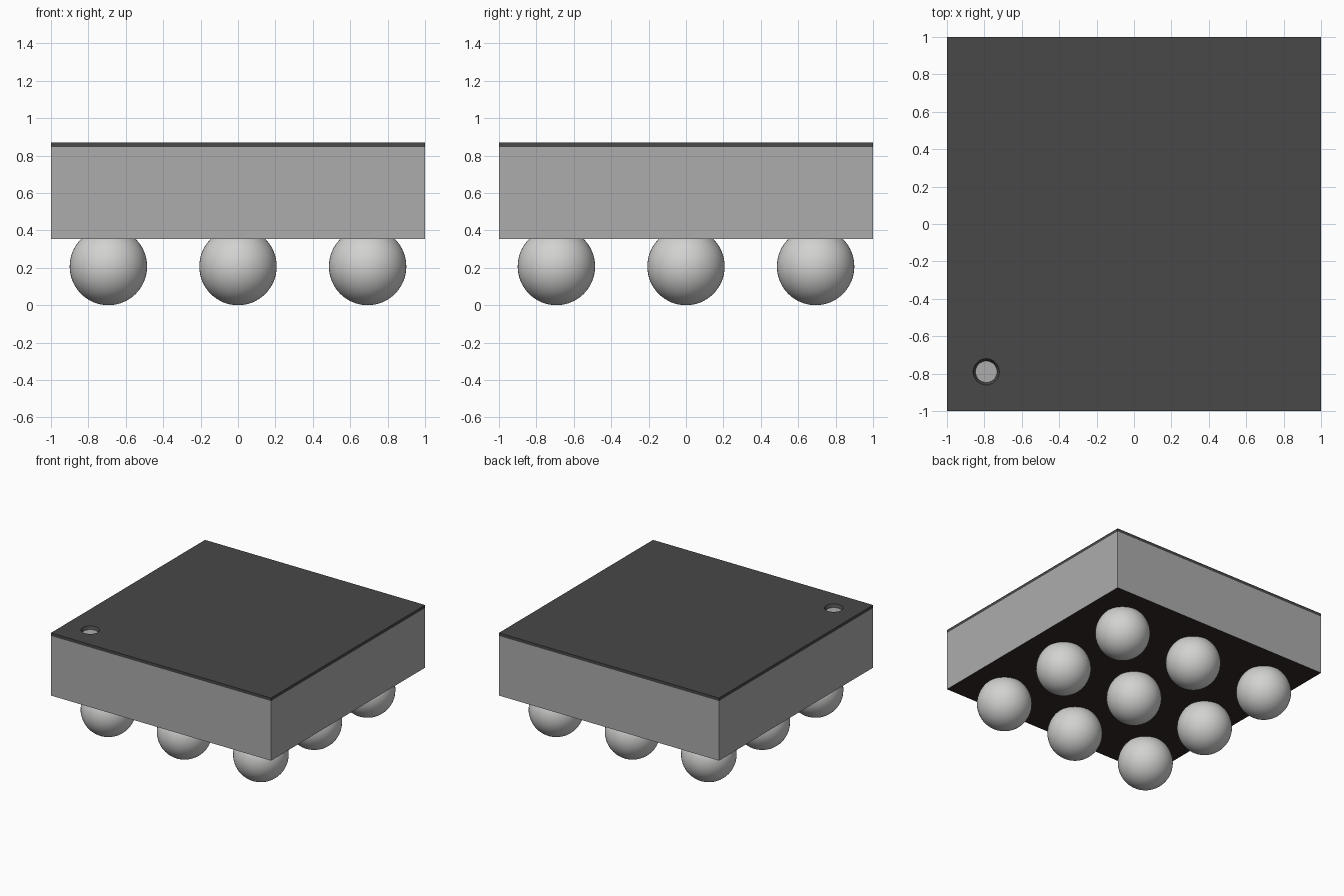
import bpy
import bmesh
from mathutils import Matrix, Vector

default = bpy.data.objects.get("Cube")
if default:
    bpy.data.objects.remove(default, do_unlink=True)

# Main dimensions
BODY_BOTTOM, BODY_TOP, CAP_TOP = 0.355, 0.845, 0.87
BALL_RADIUS, BALL_PITCH = 0.207, 0.693
MARK = Vector((-0.79, -0.79))
MARK_RIM, MARK_FLOOR = 0.07, 0.057


def srgb_material(name, *rgb):
    linear = [(c / 255 / 12.92) if c < 11 else ((c / 255 + 0.055) / 1.055) ** 2.4 for c in rgb]
    mat = bpy.data.materials.new(name)
    mat.use_nodes = True
    mat.diffuse_color = (*linear, 1)
    mat.node_tree.nodes["Principled BSDF"].inputs["Base Color"].default_value = (*linear, 1)
    return mat


silicon = srgb_material("silicon_grey", 172, 172, 172)
coating = srgb_material("dark_coating", 72, 72, 72)
underside = srgb_material("dark_brown_underside", 48, 41, 36)
solder = srgb_material("solder_grey", 210, 210, 209)


def add_object(name, bm, *mats):
    bmesh.ops.recalc_face_normals(bm, faces=bm.faces[:])
    mesh = bpy.data.meshes.new(name)
    bm.to_mesh(mesh)
    bm.free()
    for mat in mats:
        mesh.materials.append(mat)
    obj = bpy.data.objects.new(name, mesh)
    bpy.context.collection.objects.link(obj)
    return obj


def slab(z0, z1):
    bm = bmesh.new()
    place = Matrix.Translation((0, 0, (z0 + z1) / 2)) @ Matrix.Diagonal((2, 2, z1 - z0, 1))
    bmesh.ops.create_cube(bm, size=1, matrix=place)
    return bm


# Silicon body with a dark lower face
bm = slab(BODY_BOTTOM, BODY_TOP)
bm.normal_update()
for face in bm.faces:
    face.material_index = 1 if face.normal.z < -0.5 else 0
add_object("chip_body", bm, silicon, underside)

# Top coating: a square sheet pierced by a tapered round hole
bm = bmesh.new()


def sheet(z, radius):
    square = [bm.verts.new((x, y, z)) for x, y in ((-1, -1), (1, -1), (1, 1), (-1, 1))]
    circle = bmesh.ops.create_circle(
        bm, segments=48, radius=radius, matrix=Matrix.Translation((MARK.x, MARK.y, z)))["verts"]
    rim = list({e for v in circle for e in v.link_edges})
    border = [bm.edges.new((square[i], square[(i + 1) % 4])) for i in range(4)]
    bmesh.ops.triangle_fill(bm, edges=border + rim, use_beauty=True, normal=(0, 0, 1))
    return border, rim


top_border, top_rim = sheet(CAP_TOP, MARK_RIM)
low_border, low_rim = sheet(BODY_TOP, MARK_FLOOR)
bmesh.ops.bridge_loops(bm, edges=top_border + low_border)
bmesh.ops.bridge_loops(bm, edges=top_rim + low_rim)
add_object("top_coating", bm, coating)

# Grey floor of the orientation mark
bm = bmesh.new()
bmesh.ops.create_circle(bm, cap_ends=True, segments=48, radius=MARK_FLOOR + 0.001,
                        matrix=Matrix.Translation((MARK.x, MARK.y, BODY_TOP + 0.001)))
add_object("orientation_mark_floor", bm, silicon)

# Three by three grid of solder balls sharing one smooth mesh
bm = bmesh.new()
bmesh.ops.create_uvsphere(bm, u_segments=48, v_segments=32, radius=BALL_RADIUS)
for face in bm.faces:
    face.smooth = True
first = add_object("solder_ball_1", bm, solder)
for i in range(9):
    ball = first
    if i:
        ball = bpy.data.objects.new(f"solder_ball_{i + 1}", first.data)
        bpy.context.collection.objects.link(ball)
    ball.location = ((i % 3 - 1) * BALL_PITCH, (i // 3 - 1) * BALL_PITCH, BALL_RADIUS)
